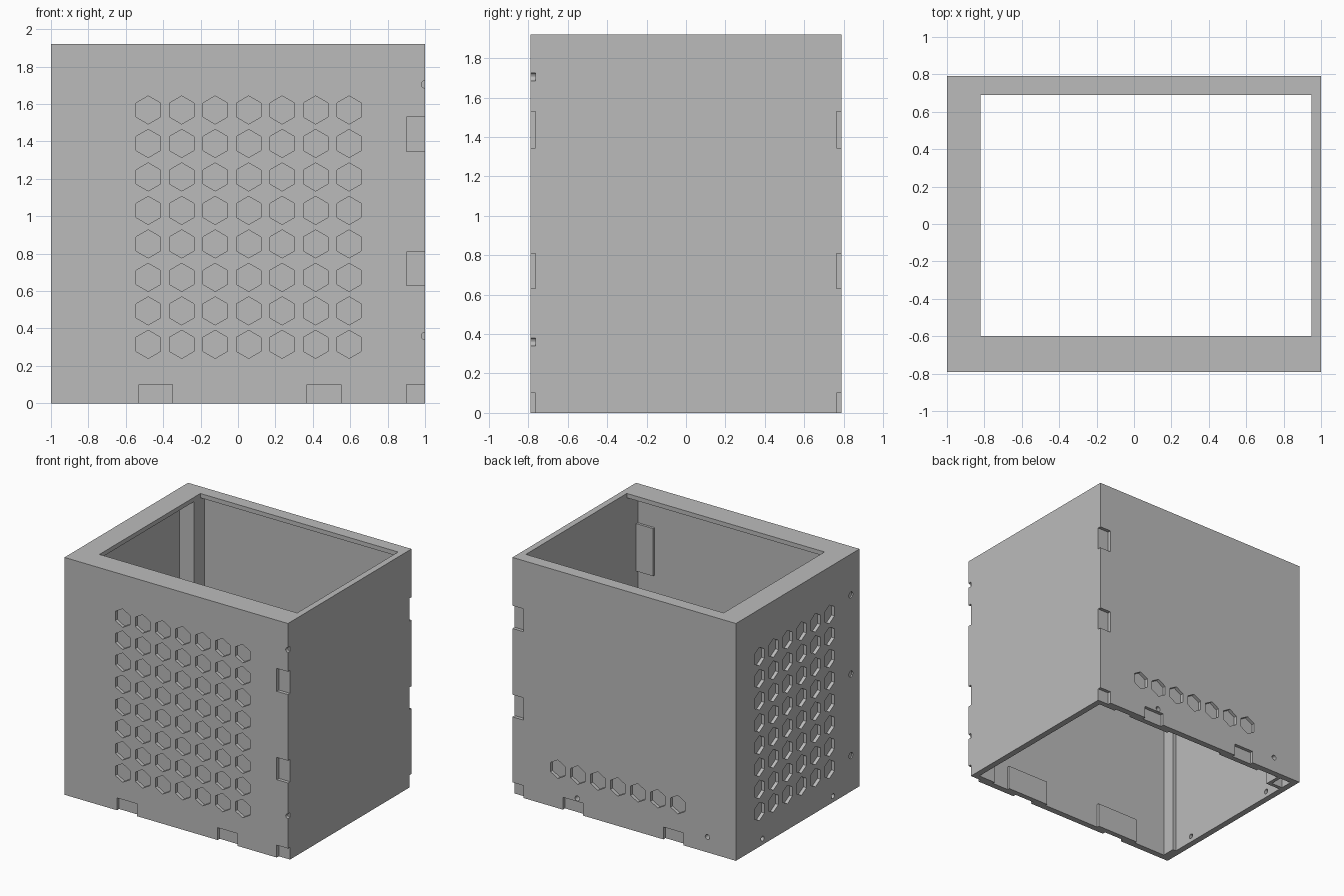
import bpy, bmesh, math
from mathutils import Matrix, Vector

if "Cube" in bpy.data.objects:
    bpy.data.objects.remove(bpy.data.objects["Cube"], do_unlink=True)

W, D, H = 1.0, 0.79, 1.92     # half width, half depth, height
T = 0.05                      # wall thickness
LIP = 0.035                   # top rim thickness
POCKET = 0.027                # depth of hexagons and joint slots
PAD = 0.02                    # reinforcement behind the slots

grey = bpy.data.materials.new("plain grey")
grey.use_nodes = True
grey.diffuse_color = (0.5, 0.5, 0.5, 1)
grey.node_tree.nodes["Principled BSDF"].inputs["Base Color"].default_value = (0.5, 0.5, 0.5, 1)


def add_box(bm, x0, x1, y0, y1, z0, z1):
    size = Matrix.Diagonal((x1 - x0, y1 - y0, z1 - z0, 1))
    mid = Matrix.Translation(((x0 + x1) / 2, (y0 + y1) / 2, (z0 + z1) / 2))
    bmesh.ops.create_cube(bm, size=1, matrix=mid @ size)


def add_prism(bm, sides, radius, centre, axis, depth):
    """Prism along x or y, centred on a wall surface, reaching depth both ways."""
    turn = Matrix.Rotation(math.pi / 2, 4, 'X')
    if axis == 'X':
        turn = Matrix.Rotation(math.pi / 2, 4, 'Z') @ turn
    bmesh.ops.create_cone(bm, cap_ends=True, segments=sides, radius1=radius,
                          radius2=radius, depth=2 * depth,
                          matrix=Matrix.Translation(Vector(centre)) @ turn)


def make_object(name, bm):
    bmesh.ops.recalc_face_normals(bm, faces=bm.faces)
    mesh = bpy.data.meshes.new(name)
    bm.to_mesh(mesh)
    bm.free()
    mesh.materials.append(grey)
    obj = bpy.data.objects.new(name, mesh)
    bpy.context.collection.objects.link(obj)
    return obj


def box_object(name, *bounds):
    bm = bmesh.new()
    add_box(bm, *bounds)
    return make_object(name, bm)


def carve(obj, bm):
    """Cut the shapes in bm out of obj, then discard the cutter."""
    cutter = make_object("cutter", bm)
    mod = obj.modifiers.new("carve", 'BOOLEAN')
    mod.operation, mod.solver, mod.object = 'DIFFERENCE', 'EXACT', cutter
    graph = bpy.context.evaluated_depsgraph_get()
    mesh = bpy.data.meshes.new_from_object(obj.evaluated_get(graph))
    obj.modifiers.clear()
    obj.data = mesh
    bpy.data.objects.remove(cutter, do_unlink=True)


PITCH = 0.179
hex_x = [-0.48 + PITCH * i for i in range(7)]
hex_y = [-0.405 + PITCH * i for i in range(6)]

# joint slots as x0, x1, z0, z1
slots = [(-0.53, -0.35, 0, 0.1), (0.37, 0.55, 0, 0.1), (0.9, W, 0, 0.1),
         (0.9, W, 0.63, 0.81), (0.9, W, 1.345, 1.53)]

# front and back walls with slots, hexagon pockets and screw holes
for name, side, rows in (("front", -1, 8), ("back", 1, 1)):
    outer, inner = side * D, side * (D - T)
    wall = box_object(name + "_wall", -W, W, min(outer, inner), max(outer, inner), 0, H)
    cut = bmesh.new()
    for x in hex_x:
        for row in range(rows):
            add_prism(cut, 6, 0.075, (x, outer, 0.315 + PITCH * row), 'Y', POCKET)
    pads = bmesh.new()
    for x0, x1, z0, z1 in slots:
        ys = sorted((side * (D - POCKET), side * (D + 0.1)))
        add_box(cut, x0, x1 + (0.1 if x1 == W else 0), *ys, z0 - (0.1 if z0 == 0 else 0), z1)
        ys = sorted((side * (D - T - PAD), inner))
        add_box(pads, x0 - 0.1, min(x1 + 0.1, W - T), *ys, max(z0 - 0.1, 0), z1 + 0.1)
    make_object(name + "_slot_pads", pads)
    if side < 0:
        for z in (0.36, 1.705):
            add_prism(cut, 16, 0.02, (W, outer, z), 'Y', POCKET)
    else:
        for x in (0.42, -0.745):
            add_prism(cut, 16, 0.02, (x, outer, 0.125), 'Y', 0.2)
    carve(wall, cut)

# plain side wall
box_object("left_wall", W - T, W, -D + T, D - T, 0, H)

# vented side wall
vent_wall = box_object("right_wall", -W, -W + T, -D + T, D - T, 0, H)
cut = bmesh.new()
for y in hex_y:
    for row in range(8):
        add_prism(cut, 6, 0.075, (-W, y, 0.285 + PITCH * row), 'X', POCKET)
for y in (-0.45, 0.45):
    add_prism(cut, 16, 0.02, (-W, y, 0.05), 'X', 0.2)
for z in (0.29, 0.95, 1.59):
    add_prism(cut, 16, 0.025, (-W, -0.68, z), 'X', 0.01)
carve(vent_wall, cut)

# top rim, wider at the front and the vented side
box_object("front_rim", -W + T, W - T, -D + T, -0.6, H - LIP, H)
box_object("back_rim", -W + T, W - T, 0.69, D - T, H - LIP, H)
box_object("right_rim", -W + T, -0.82, -0.6, 0.69, H - LIP, H)

# hollow column in the back corner and narrow post in the front corner
box_object("column_side", -0.85, -0.82, 0.61, D - T, 0, H - LIP)
box_object("column_front", -W + T, -0.85, 0.61, 0.64, 0, H - LIP)
box_object("front_corner_post", -W + T, -0.92, -D + T, -0.63, 0, H - LIP)
